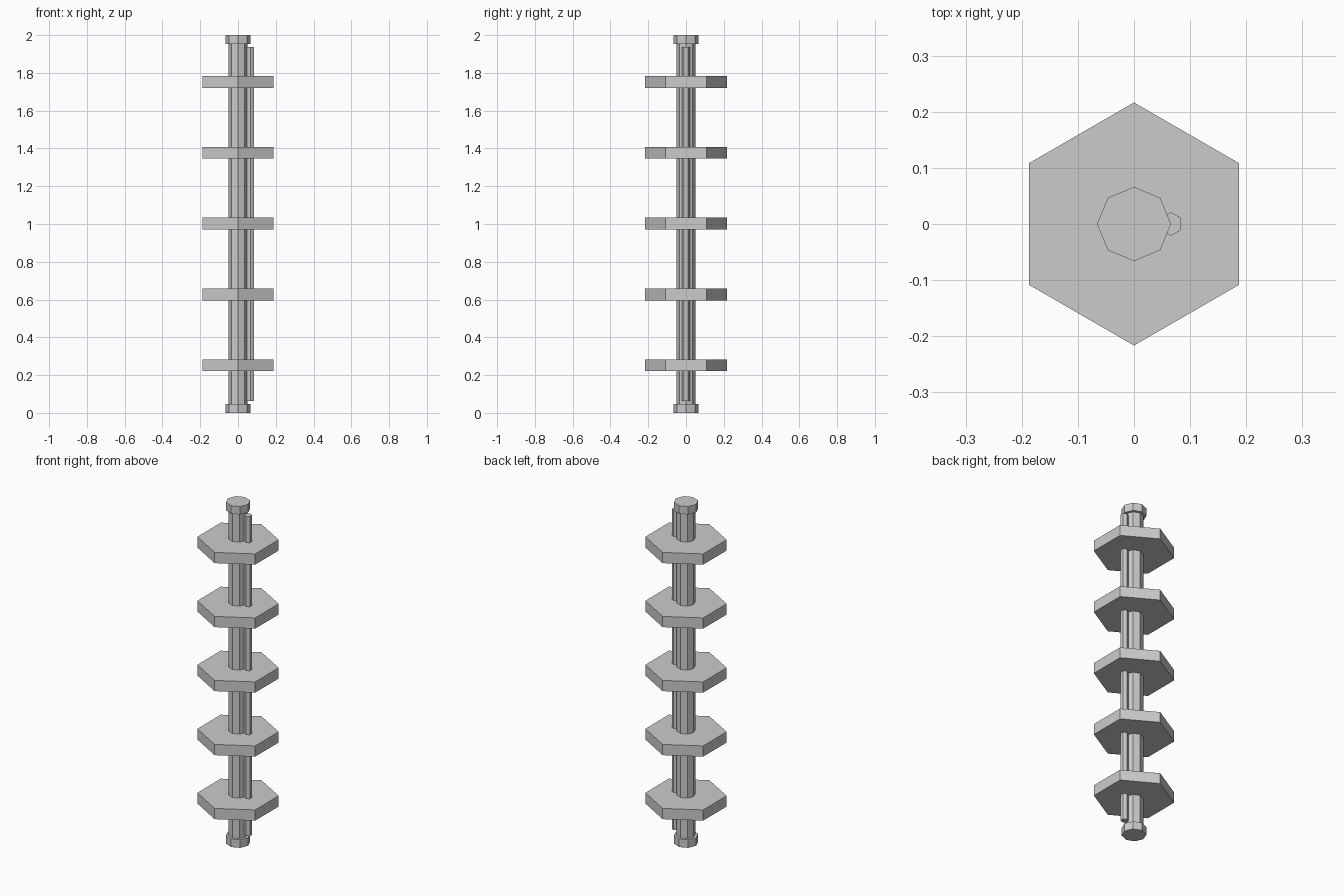
import bpy
import math

if "Cube" in bpy.data.objects:
    bpy.data.objects.remove(bpy.data.objects["Cube"], do_unlink=True)

grey = bpy.data.materials.new("plain grey")
grey.use_nodes = True
colour = (0.6, 0.6, 0.6, 1)
grey.diffuse_color = colour
grey.node_tree.nodes["Principled BSDF"].inputs["Base Color"].default_value = colour


def prism(name, sides, radius, bottom, top, x=0):
    """Upright flat-sided prism with a corner pointing along y."""
    bpy.ops.mesh.primitive_cylinder_add(
        vertices=sides, radius=radius, depth=top - bottom,
        location=(x, 0, (bottom + top) / 2))
    obj = bpy.context.object
    obj.name = name
    obj.data.name = name
    obj.data.materials.append(grey)
    return obj


# Central shaft with a cap at each end
CAP = 0.047
prism("shaft", 8, 0.05, CAP / 2, 2 - CAP / 2)
prism("bottom_cap", 8, 0.066, 0, CAP)
prism("top_cap", 8, 0.066, 2 - CAP, 2)

# Thin side rod running along the shaft
prism("side_rod", 6, 0.021, 0.064, 1.938, x=0.066)

# Evenly spaced hexagonal plates
for i in range(5):
    centre = 0.252 + 0.375 * i
    prism(f"plate_{i + 1}", 6, 0.2165, centre - 0.0315, centre + 0.0315)
